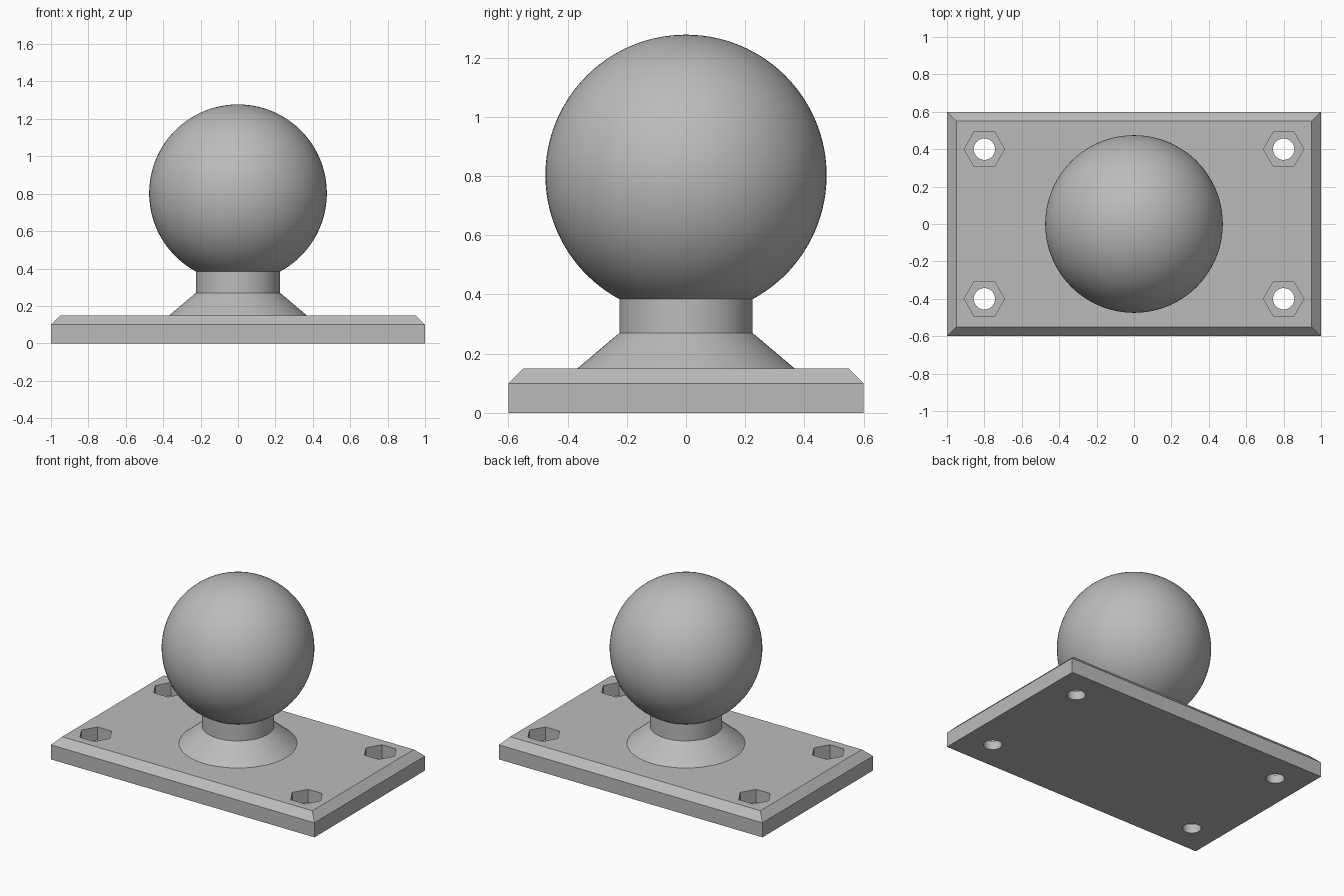
import bpy
import bmesh
from math import sin, cos, pi, radians, asin
from mathutils import Matrix, Vector

cube = bpy.data.objects.get("Cube")
if cube:
    bpy.data.objects.remove(cube, do_unlink=True)

GREY = (0.5, 0.5, 0.5, 1.0)
metal = bpy.data.materials.new("plain grey")
metal.use_nodes = True
metal.diffuse_color = GREY
metal.node_tree.nodes["Principled BSDF"].inputs["Base Color"].default_value = GREY


def add_object(name, bm):
    bmesh.ops.recalc_face_normals(bm, faces=bm.faces)
    mesh = bpy.data.meshes.new(name)
    bm.to_mesh(mesh)
    bm.free()
    mesh.materials.append(metal)
    obj = bpy.data.objects.new(name, mesh)
    bpy.context.collection.objects.link(obj)
    return obj


def select_only(obj):
    bpy.ops.object.select_all(action='DESELECT')
    obj.select_set(True)
    bpy.context.view_layer.objects.active = obj


# Base plate: a slab whose top edge is chamfered
THICK, CHAMFER = 0.15, 0.05
bm = bmesh.new()
rings = []
for hx, hy, z in ((1, 0.6, 0), (1, 0.6, THICK - CHAMFER),
                  (1 - CHAMFER, 0.6 - CHAMFER, THICK)):
    rings.append([bm.verts.new((sx * hx, sy * hy, z))
                  for sx, sy in ((-1, -1), (1, -1), (1, 1), (-1, 1))])
for low, high in zip(rings, rings[1:]):
    for i in range(4):
        j = (i + 1) % 4
        bm.faces.new((low[i], low[j], high[j], high[i]))
bm.faces.new(rings[0])
bm.faces.new(rings[-1])
plate = add_object("base_plate", bm)


# Corner screw holes, each with a hexagonal nut pocket above
def prism_cutter(name, sides, radius, z0, z1):
    bm = bmesh.new()
    for sx in (-1, 1):
        for sy in (-1, 1):
            lower = [bm.verts.new((sx * 0.8 + radius * cos(2 * pi * i / sides),
                                   sy * 0.4 + radius * sin(2 * pi * i / sides), z0))
                     for i in range(sides)]
            face = bm.faces.new(lower)
            top = bmesh.ops.extrude_face_region(bm, geom=[face])["geom"]
            bmesh.ops.translate(bm, vec=(0, 0, z1 - z0),
                                verts=[v for v in top if isinstance(v, bmesh.types.BMVert)])
    cutter = add_object(name, bm)
    cutter.hide_render = True
    return cutter


for cutter in (prism_cutter("nut_pocket_cutter", 6, 0.108, 0.06, 0.3),
               prism_cutter("screw_hole_cutter", 48, 0.057, -0.1, 0.4)):
    cut = plate.modifiers.new(cutter.name, 'BOOLEAN')
    cut.operation = 'DIFFERENCE'
    cut.solver = 'EXACT'
    cut.object = cutter
    select_only(plate)
    bpy.ops.object.modifier_apply(modifier=cut.name)
    bpy.data.objects.remove(cutter, do_unlink=True)
select_only(plate)
bpy.ops.object.shade_smooth_by_angle(angle=radians(30))


# Flared collar, neck and ball, turned as one profile
BALL_R, BALL_Z, NECK_R, STEPS = 0.475, 0.8025, 0.225, 48
profile = [(0.367, THICK), (NECK_R, 0.27)]
start = asin(NECK_R / BALL_R)
for i in range(STEPS + 1):
    a = start + (pi - start) * i / STEPS
    profile.append((BALL_R * sin(a), BALL_Z - BALL_R * cos(a)))
bm = bmesh.new()
verts = [bm.verts.new((r, 0, z)) for r, z in profile]
edges = [bm.edges.new(pair) for pair in zip(verts, verts[1:])]
bmesh.ops.spin(bm, geom=verts + edges, cent=(0, 0, 0), axis=(0, 0, 1),
               angle=2 * pi, steps=96, use_duplicate=False)
bmesh.ops.remove_doubles(bm, verts=bm.verts, dist=0.0005)
ball = add_object("ball_and_neck", bm)
select_only(ball)
bpy.ops.object.shade_smooth_by_angle(angle=radians(25))
